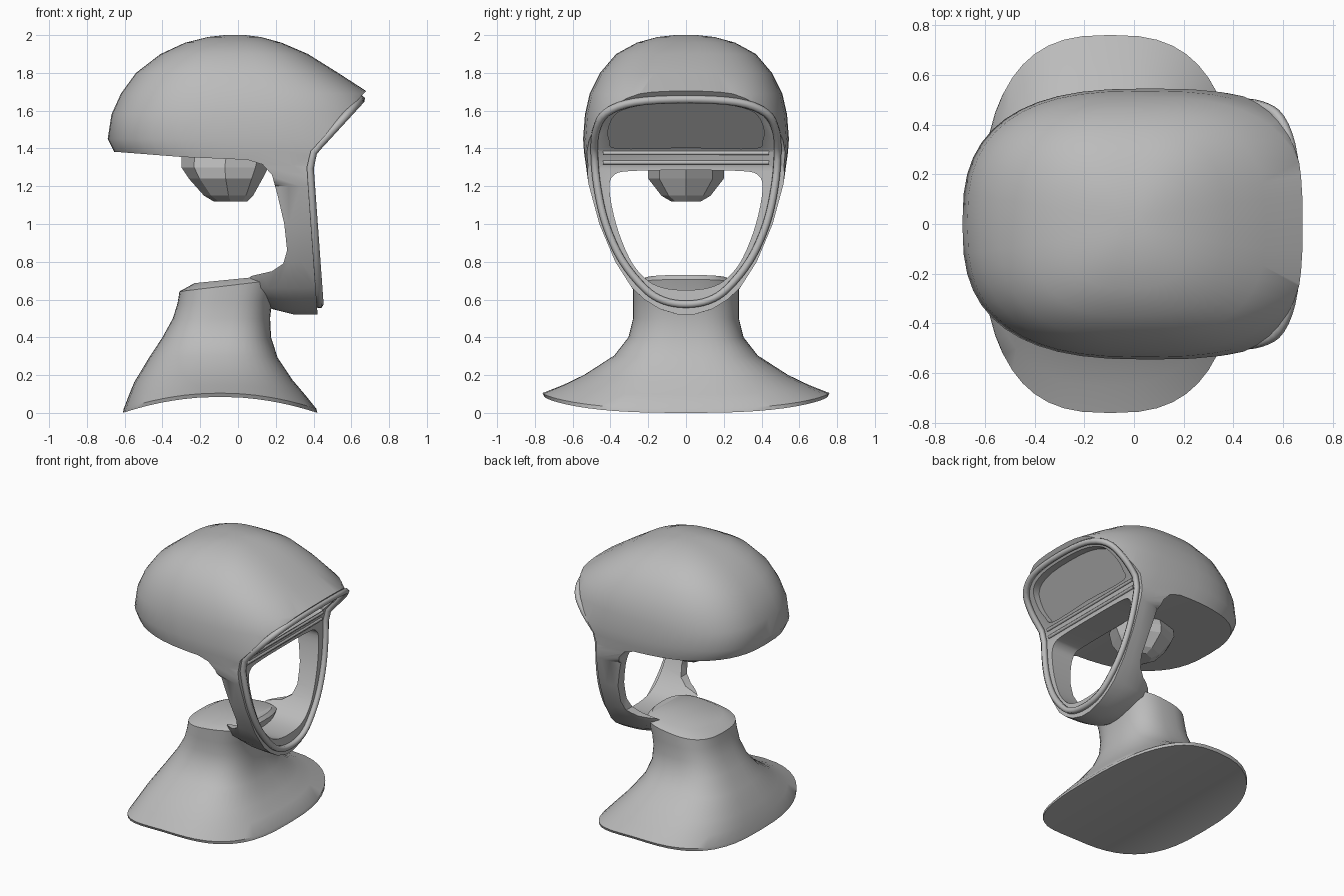
import bpy, bmesh, math

cube = bpy.data.objects.get("Cube")
if cube:
    bpy.data.objects.remove(cube, do_unlink=True)

grey = bpy.data.materials.new("plain_grey")
grey.use_nodes = True
grey.diffuse_color = (0.5, 0.5, 0.5, 1)
grey.node_tree.nodes["Principled BSDF"].inputs["Base Color"].default_value = (0.5, 0.5, 0.5, 1)


def add_object(name, data):
    obj = bpy.data.objects.new(name, data)
    bpy.context.collection.objects.link(obj)
    data.materials.append(grey)
    return obj


def make_mesh(name, verts, faces):
    bm = bmesh.new()
    vs = [bm.verts.new(v) for v in verts]
    for f in faces:
        bm.faces.new([vs[i] for i in f])
    bmesh.ops.recalc_face_normals(bm, faces=bm.faces)
    mesh = bpy.data.meshes.new(name)
    bm.to_mesh(mesh)
    bm.free()
    return add_object(name, mesh)


def select_only(obj):
    bpy.ops.object.select_all(action="DESELECT")
    obj.select_set(True)
    bpy.context.view_layer.objects.active = obj


def smooth(obj, degrees=35):
    select_only(obj)
    bpy.ops.object.shade_smooth_by_angle(angle=math.radians(degrees))


def loft(name, rings, height, power=2.6, n=48):
    """Stack superellipse rings (z, back, front, half width); height(ring, x) gives z."""
    verts, faces = [], []
    for ring in rings:
        mid, half = (ring[1] + ring[2]) / 2, (ring[2] - ring[1]) / 2
        for i in range(n):
            c, s = math.cos(math.tau * i / n), math.sin(math.tau * i / n)
            x = mid + half * math.copysign(abs(c) ** (2 / power), c)
            y = ring[3] * math.copysign(abs(s) ** (2 / power), s)
            verts.append((x, y, height(ring, x)))
    for k in range(len(rings) - 1):
        for i in range(n):
            j = (i + 1) % n
            faces.append((k * n + i, k * n + j, k * n + n + j, k * n + n + i))
    # Caps made of strips across the width
    for base in (0, (len(rings) - 1) * n):
        strips = [(0, 1, n - 1), (n // 2 - 1, n // 2, n // 2 + 1)]
        strips += [(i, i + 1, n - i - 1, n - i) for i in range(1, n // 2 - 1)]
        faces += [tuple(base + i for i in s) for s in strips]
    return make_mesh(name, verts, faces)


def prism(name, near, far):
    n = len(near)
    faces = [tuple(range(n)), tuple(range(n, 2 * n))]
    faces += [(i, (i + 1) % n, n + (i + 1) % n, n + i) for i in range(n)]
    return make_mesh(name, near + far, faces)


def cut(target, cutter):
    mod = target.modifiers.new("cut", "BOOLEAN")
    mod.operation, mod.solver, mod.object = "DIFFERENCE", "EXACT", cutter
    select_only(target)
    bpy.ops.object.modifier_apply(modifier=mod.name)
    bpy.data.objects.remove(cutter, do_unlink=True)


def round_loop(half, steps=4):
    """Mirror a half outline across y = 0 and round it as a closed spline."""
    pts = half + [(-y, z) for y, z in reversed(half) if y > 0]
    n, out = len(pts), []
    for i in range(n):
        a, b, c, d = (pts[(i + k) % n] for k in (-1, 0, 1, 2))
        for s in range(steps):
            t = s / steps
            out.append(tuple(q + t * (r - p) / 2 + t * t * (2 * p - 5 * q + 4 * r - w) / 2
                             + t ** 3 * (3 * q - p - 3 * r + w) / 2
                             for p, q, r, w in zip(a, b, c, d)))
    return out


# Front surface: upright face, then a forehead leaning forward
FRONT = [(0.43, 0.4), (0.365, 1.3), (0.385, 1.385), (0.95, 2.0)]


def front_x(z):
    for (xa, za), (xb, zb) in zip(FRONT, FRONT[1:]):
        if z <= zb:
            break
    return xa + (xb - xa) * (z - za) / (zb - za)


# Neck flaring into an arched shoulder base
def neck_height(ring, x):
    arch = 0.085 * (1 - ((x + 0.095) / 0.515) ** 2)
    return ring[0] + ring[4] * arch + ring[5] * x


neck = loft("neck_and_shoulders", [
    (0.0, -0.61, 0.42, 0.75, 1, 0), (0.02, -0.605, 0.415, 0.76, 1, 0),
    (0.08, -0.58, 0.355, 0.65, 0.8, 0), (0.15, -0.55, 0.29, 0.54, 0.6, 0),
    (0.27, -0.475, 0.21, 0.38, 0.4, 0), (0.4, -0.4, 0.175, 0.305, 0, 0),
    (0.5, -0.345, 0.17, 0.28, 0, 0), (0.59, -0.32, 0.18, 0.28, 0, 0.03),
    (0.68, -0.31, 0.22, 0.28, 0, 0.12), (0.71, -0.23, 0.2, 0.22, 0, 0.1)],
    neck_height, power=2.7)
smooth(neck)

# Head shell, solid at first
head = loft("head_shell", [
    (0.52, 0.3, 0.5, 0.04), (0.55, 0.18, 0.62, 0.14), (0.6, 0.1, 0.7, 0.22),
    (0.66, 0.0, 0.8, 0.285), (0.8, 0.0, 0.85, 0.375), (1.0, 0.0, 0.85, 0.46),
    (1.2, 0.0, 0.85, 0.515), (1.31, -0.6, 0.85, 0.53), (1.38, -0.655, 0.85, 0.54),
    (1.45, -0.69, 0.82, 0.545), (1.58, -0.67, 0.76, 0.535), (1.69, -0.62, 0.7, 0.51),
    (1.8, -0.54, 0.53, 0.455), (1.9, -0.41, 0.37, 0.37), (1.96, -0.28, 0.23, 0.26),
    (1.99, -0.16, 0.12, 0.15), (2.0, -0.07, 0.04, 0.06)],
    lambda ring, x: ring[0], power=2.7)

# Slice the front off along the face profile
side = FRONT + [(1.5, 2.0), (1.5, 0.4)]
cut(head, prism("front_cutter", [(x, -1, z) for x, z in side], [(x, 1, z) for x, z in side]))

# Clear the space behind the face frame and under the cap
side = [(-1, 1.395), (-0.62, 1.38), (-0.3, 1.355), (0.05, 1.34), (0.13, 1.315), (0.18, 1.26),
        (0.21, 1.15), (0.245, 1.0), (0.26, 0.86), (0.24, 0.79), (0.18, 0.75), (0.05, 0.72), (-1, 0.66)]
cut(head, prism("rear_cutter", [(x, -1, z) for x, z in side], [(x, 1, z) for x, z in side]))

# Face opening
opening = round_loop([(0, 0.65), (0.13, 0.665), (0.22, 0.715), (0.3, 0.82), (0.37, 1.0),
                      (0.405, 1.18), (0.385, 1.255), (0.3, 1.28), (0, 1.285)])
cut(head, prism("opening_cutter", [(-0.1, y, z) for y, z in opening], [(1, y, z) for y, z in opening]))

# Recessed forehead panel
panel = round_loop([(0, 1.405), (0.36, 1.4), (0.405, 1.44), (0.41, 1.51), (0.36, 1.59),
                    (0.22, 1.63), (0, 1.64)])
cut(head, prism("panel_cutter", [(front_x(z) - 0.05, y, z) for y, z in panel],
                [(1.2, y, z) for y, z in panel]))
smooth(head)


def tube(name, points, radius, closed):
    curve = bpy.data.curves.new(name, "CURVE")
    curve.dimensions = "3D"
    curve.bevel_depth, curve.bevel_resolution = radius, 1
    curve.use_fill_caps = True
    spline = curve.splines.new("POLY")
    spline.points.add(len(points) - 1)
    for p, co in zip(spline.points, points):
        p.co = (*co, 1)
    spline.use_cyclic_u = closed
    return add_object(name, curve)


# Raised lip around the face, and ridges across the brow
rim = round_loop([(0, 0.575), (0.12, 0.595), (0.22, 0.66), (0.34, 0.81), (0.425, 1.0),
                  (0.47, 1.2), (0.485, 1.38), (0.475, 1.5), (0.42, 1.59), (0.27, 1.645), (0, 1.66)])
tube("face_lip", [(front_x(z) + 0.014, y, z) for y, z in rim], 0.022, True)
for z in (1.325, 1.375):
    tube("brow_ridge", [(front_x(z), -0.44, z), (front_x(z), 0.44, z)], 0.012, False)

# Faceted support knob under the cap
knob = loft("support_knob", [
    (1.12, -0.13, 0.05, 0.08), (1.15, -0.18, 0.08, 0.13), (1.24, -0.26, 0.13, 0.2),
    (1.3, -0.3, 0.16, 0.2), (1.38, -0.3, 0.18, 0.18)],
    lambda ring, x: ring[0], power=2, n=8)
